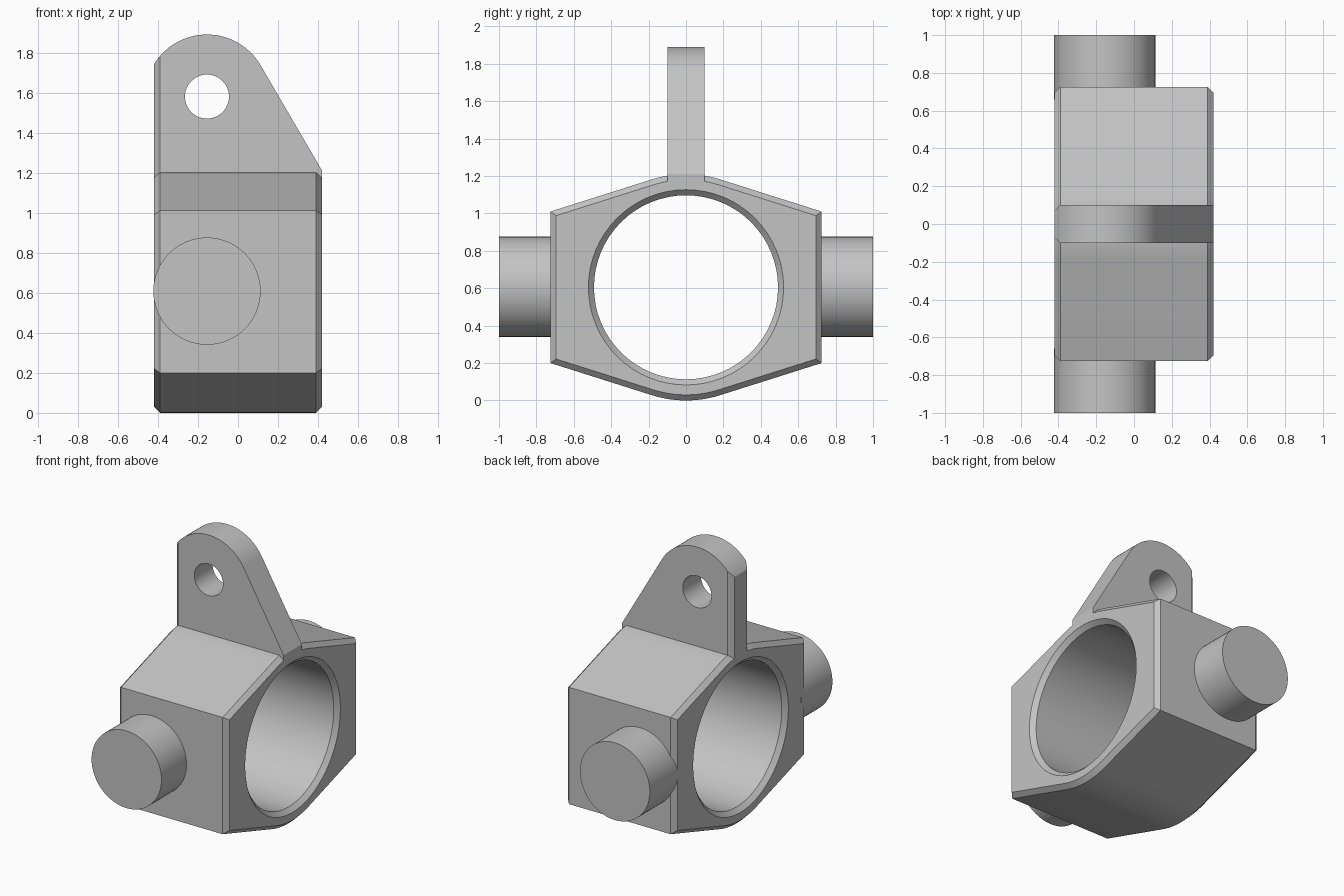
import bpy, bmesh
from math import sin, cos, radians, tau
from mathutils import Matrix, Vector

cube = bpy.data.objects.get("Cube")
if cube:
    bpy.data.objects.remove(cube)

# One plain metal colour
metal = bpy.data.materials.new("grey_metal")
metal.use_nodes = True
GREY = (0.55, 0.55, 0.55, 1)
metal.diffuse_color = GREY
metal.node_tree.nodes["Principled BSDF"].inputs["Base Color"].default_value = GREY

MID = 0.605          # height of the bore and trunnion axis
HALF = 0.42          # half width of the housing
CH = 0.03            # chamfer size
PIN_X = -0.155       # offset of trunnions and lug eye


def arc(cx, cy, r, a0, a1, n):
    steps = [radians(a0 + (a1 - a0) * i / n) for i in range(n + 1)]
    return [(cx + r * cos(a), cy + r * sin(a)) for a in steps]


def circle(cx, cy, r, n=64):
    return arc(cx, cy, r, 0, 360, n)[:-1]


def loft(bm, rings):
    """Join equal rings of points with quads; return the two end edge loops."""
    loops = [[bm.verts.new(p) for p in ring] for ring in rings]
    n = len(loops[0])
    for a, b in zip(loops, loops[1:]):
        for i in range(n):
            j = (i + 1) % n
            bm.faces.new((a[i], a[j], b[j], b[i]))
    return [[bm.edges.get((l[i], l[(i + 1) % n])) for i in range(n)]
            for l in (loops[0], loops[-1])]


def cap(bm, outer, inner):
    """Close both ends between an outer wall and a hole."""
    for o, i in zip(outer, inner):
        bmesh.ops.triangle_fill(bm, edges=o + i, use_beauty=True)
    bmesh.ops.dissolve_limit(bm, angle_limit=0.001, verts=bm.verts, edges=bm.edges)


def finish(bm, name):
    bmesh.ops.recalc_face_normals(bm, faces=bm.faces)
    mesh = bpy.data.meshes.new(name)
    bm.to_mesh(mesh)
    bm.free()
    mesh.materials.append(metal)
    obj = bpy.data.objects.new(name, mesh)
    bpy.context.collection.objects.link(obj)
    bpy.ops.object.select_all(action='DESELECT')
    obj.select_set(True)
    bpy.context.view_layer.objects.active = obj
    bpy.ops.object.shade_smooth_by_angle(angle=radians(20))
    return obj


def housing_ring(x, inset):
    """Side outline: rounded crown and base, sloping shoulders, flat ends."""
    r, y, z = 0.605 - inset, 0.725 - inset, 0.405 - inset * 0.73
    pts = [(y, -z), (y, z)] + arc(0, 0, r, 72.4, 107.6, 12)
    pts += [(-y, z), (-y, -z)] + arc(0, 0, r, 252.4, 287.6, 12)
    return [(x, p, MID + q) for p, q in pts]


def bore_ring(x, r):
    return [(x, p, q) for p, q in circle(0, MID, r)]


# Housing with chamfered rims and bore
bm = bmesh.new()
stations = [(-HALF, CH), (CH - HALF, 0), (HALF - CH, 0), (HALF, CH)]
outer = loft(bm, [housing_ring(x, d) for x, d in stations])
inner = loft(bm, [bore_ring(x, 0.492 + d) for x, d in stations])
cap(bm, outer, inner)
finish(bm, "housing")

# Lug with eye, its straight edge chamfered
bm = bmesh.new()
outline = [(-HALF, 1.15), (HALF, 1.15), (HALF, 1.21)]
outline += arc(PIN_X, 1.58, 0.31, 30.3, 148.7, 32)
eye = circle(PIN_X, 1.58, 0.11, 48)
T = 0.1
walls = [loft(bm, [[(x, y, z) for x, z in shape] for y in (-T, T)])
         for shape in (outline, eye)]
cap(bm, *walls)
for side in (-1, 1):
    bmesh.ops.bisect_plane(bm, geom=bm.verts[:] + bm.edges[:] + bm.faces[:],
                           plane_co=Vector((CH - HALF, side * T, 0)),
                           plane_no=Vector((-1, side, 0)), clear_outer=True)
    bmesh.ops.holes_fill(bm, edges=[e for e in bm.edges if e.is_boundary])
finish(bm, "lug")

# Trunnion pins at front and back
for name, side in (("front_trunnion", -1), ("back_trunnion", 1)):
    bm = bmesh.new()
    place = Matrix.Translation((PIN_X, side * 0.83, MID + 0.003))
    bmesh.ops.create_cone(bm, cap_ends=True, segments=64, radius1=0.268,
                          radius2=0.268, depth=0.34,
                          matrix=place @ Matrix.Rotation(tau / 4, 4, 'X'))
    finish(bm, name)
